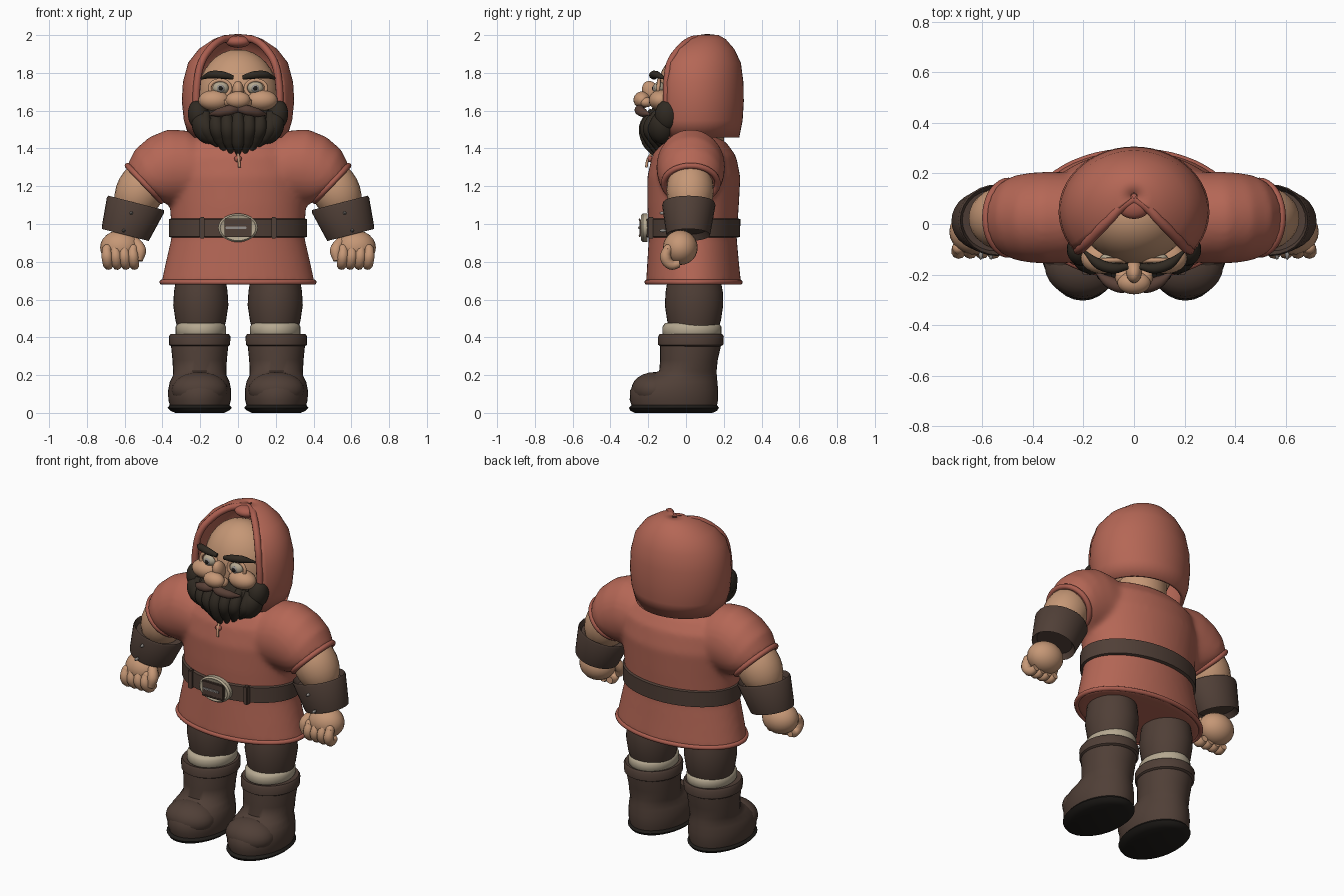
import bpy, bmesh, math
from mathutils import Vector as V

if "Cube" in bpy.data.objects:
    bpy.data.objects.remove(bpy.data.objects["Cube"])


def mat(name, *rgb):
    m = bpy.data.materials.new(name)
    m.diffuse_color = (*rgb, 1)
    m.use_nodes = True
    m.node_tree.nodes["Principled BSDF"].inputs["Base Color"].default_value = m.diffuse_color
    return m


RED = mat("red_cloth", .46, .135, .092)
TRIM = mat("trim_red", .40, .11, .078)
SKIN = mat("skin", .56, .31, .18)
LEATHER = mat("leather_brown", .080, .050, .038)
HAIR = mat("dark_hair", .030, .023, .016)
MOUST = mat("warm_brown_hair", .10, .052, .038)
CREAM = mat("cream_wool", .46, .39, .28)
SOLE = mat("sole_black", .014, .012, .010)
METAL = mat("grey_metal", .30, .28, .26)


def finish(name, bm, material, angle=40):
    bmesh.ops.recalc_face_normals(bm, faces=bm.faces)
    me = bpy.data.meshes.new(name)
    bm.to_mesh(me)
    bm.free()
    me.materials.append(material)
    for p in me.polygons:
        p.use_smooth = True
    me.set_sharp_from_angle(angle=math.radians(angle))
    ob = bpy.data.objects.new(name, me)
    bpy.context.collection.objects.link(ob)
    return ob


def add_loft(bm, rings, n=32, arc=None):
    """Skin elliptical rings given as (centre, half axis u, half axis v)."""
    a0, a1 = arc or (0, 2 * math.pi)
    m = n + 1 if arc else n
    rows = []
    for c, u, v in rings:
        c, u, v = V(c), V(u), V(v)
        rows.append([bm.verts.new(c + u * math.cos(a0 + (a1 - a0) * i / n) + v * math.sin(a0 + (a1 - a0) * i / n))
                     for i in range(m)])
    for r, q in zip(rows, rows[1:]):
        for i in range(n):
            j = (i + 1) % m
            bm.faces.new((r[i], r[j], q[j], q[i]))
    if not arc:
        bm.faces.new(rows[0])
        bm.faces.new(rows[-1])
    return rows


def loft(name, rings, material, n=32, angle=40):
    bm = bmesh.new()
    add_loft(bm, rings, n)
    return finish(name, bm, material, angle)


def level(x, z, rx, y0, y1):
    return ((x, (y0 + y1) / 2, z), (rx, 0, 0), (0, (y1 - y0) / 2, 0))


def ball(name, loc, size, material, rot=(0, 0, 0), seg=24):
    bm = bmesh.new()
    bmesh.ops.create_uvsphere(bm, u_segments=seg, v_segments=seg // 2, radius=1)
    bmesh.ops.scale(bm, vec=size, verts=bm.verts)
    ob = finish(name, bm, material, 60)
    ob.location, ob.rotation_euler = loc, rot
    return ob


def box(name, loc, size, material, bevel=.004):
    bm = bmesh.new()
    bmesh.ops.create_cube(bm, size=1)
    bmesh.ops.scale(bm, vec=size, verts=bm.verts)
    bmesh.ops.bevel(bm, geom=bm.edges[:], offset=bevel, segments=2, affect='EDGES')
    ob = finish(name, bm, material)
    ob.location = loc
    return ob


def tube(name, pts, radii, material, cyclic=False, res=5):
    cu = bpy.data.curves.new(name, 'CURVE')
    cu.dimensions, cu.bevel_depth, cu.bevel_resolution, cu.use_fill_caps = '3D', 1, 3, True
    cu.resolution_u = res
    sp = cu.splines.new('BEZIER')
    sp.bezier_points.add(len(pts) - 1)
    for i, (b, p) in enumerate(zip(sp.bezier_points, pts)):
        b.co = p
        b.radius = radii if isinstance(radii, float) else radii[i]
        b.handle_left_type = b.handle_right_type = 'AUTO'
    sp.use_cyclic_u = cyclic
    cu.materials.append(material)
    ob = bpy.data.objects.new(name, cu)
    bpy.context.collection.objects.link(ob)
    return ob


def ring(name, ell, r, material, n=16):
    c, u, v = map(V, ell)
    pts = [c + u * math.cos(2 * math.pi * i / n) + v * math.sin(2 * math.pi * i / n) for i in range(n)]
    return tube(name, pts, r, material, True, 3)


# Tunic: torso and two sleeves fused into one smooth skin
bm = bmesh.new()
add_loft(bm, [level(0, *t) for t in (
    (.68, .408, -.212, .292), (.80, .382, -.205, .28), (.93, .352, -.197, .268), (1.1, .36, -.205, .28),
    (1.25, .375, -.205, .288), (1.36, .36, -.18, .265), (1.43, .30, -.14, .215), (1.485, .18, -.08, .13))], 48)
for s in (-1, 1):
    sleeve = []
    for tx, tz, bx, bz, d in ((.15, 1.44, .15, 1.1, .17), (.27, 1.495, .26, 1.1, .18), (.37, 1.502, .31, 1.1, .182),
                              (.47, 1.46, .35, 1.1, .178), (.545, 1.395, .38, 1.105, .168), (.588, 1.31, .405, 1.12, .148)):
        sleeve.append((((tx + bx) / 2 * s, .025, (tz + bz) / 2), ((tx - bx) / 2 * s, 0, (tz - bz) / 2), (0, d, 0)))
    add_loft(bm, sleeve, 32)
tunic = finish("tunic", bm, RED)
rm = tunic.modifiers.new("fuse", 'REMESH')
rm.mode, rm.voxel_size, rm.use_smooth_shade = 'VOXEL', .016, True
sm = tunic.modifiers.new("soften", 'SMOOTH')
sm.factor, sm.iterations = .5, 6
ring("tunic_hem", level(0, .692, .402, -.206, .286), .014, TRIM, 24)

# Belt with loops and oval buckle
loft("belt", [level(0, *t) for t in ((.928, .352, -.205, .275), (.933, .366, -.216, .286),
                                     (1.025, .366, -.216, .288), (1.03, .352, -.205, .275))], LEATHER, 48, 30)
for s in (-1, 1):
    box("belt_loop", (s * .19, -.186, .98), (.026, .03, .112), LEATHER)
loft("buckle_plate", [((0, y, .98), (r, 0, 0), (0, 0, r * .72)) for y, r in
                      ((-.205, .105), (-.228, .105), (-.237, .094), (-.232, .08))], CREAM, 32, 30)
box("buckle_block", (0, -.237, .98), (.145, .02, .09), LEATHER)
for z in (-.042, .042):
    box("buckle_bar", (0, -.246, .98 + z), (.145, .012, .012), LEATHER)
box("buckle_pin", (-.01, -.249, .98), (.11, .01, .012), METAL, .002)

# Neck lacing
ball("lace_knot", (0, -.19, 1.345), (.02, .015, .018), TRIM, seg=12)
tube("lace", [(0, -.185, 1.37), (.004, -.203, 1.34), (.008, -.21, 1.30)], .007, SKIN)

# Head, neck, face
loft("neck", [level(0, z, r, -r + .05, r + .05) for z, r in ((1.42, .15), (1.62, .15))], SKIN)
ball("head", (0, .03, 1.68), (.213, .187, .245), SKIN, seg=32)
ball("nose_tip", (0, -.232, 1.657), (.066, .046, .045), SKIN)
ball("nose_bridge", (0, -.185, 1.70), (.032, .045, .06), SKIN, (.45, 0, 0))
for s in (-1, 1):
    ball("nostril", (s * .045, -.21, 1.645), (.03, .035, .027), SKIN, seg=16)
    ball("cheek", (s * .125, -.135, 1.655), (.085, .062, .055), SKIN)
    ball("eye", (s * .092, -.142, 1.72), (.043, .03, .034), CREAM)
    ball("iris", (s * .092, -.164, 1.718), (.022, .012, .022), METAL, seg=16)
    ball("pupil", (s * .092, -.171, 1.718), (.013, .009, .013), SOLE, seg=12)
    ring("eyelid", ((s * .095, -.147, 1.718), (.055, 0, 0), (0, .004, .043)), .010, SKIN, 10)
    tube("eyebrow", [(s * .025, -.168, 1.775), (s * .08, -.175, 1.788), (s * .14, -.157, 1.79),
                     (s * .195, -.11, 1.77)], [.012, .021, .021, .006], HAIR)
    tube("moustache", [(0, -.232, 1.607), (s * .045, -.245, 1.603), (s * .10, -.228, 1.59),
                       (s * .15, -.19, 1.58)], [.016, .028, .024, .005], MOUST)

# Beard: core, side lobes and tapered strands
ball("beard_core", (0, -.09, 1.52), (.215, .12, .14), HAIR, seg=32)
for s in (-1, 1):
    ball("beard_side", (s * .208, -.10, 1.575), (.057, .065, .082), HAIR, (0, s * .15, 0))
    ball("beard_jaw", (s * .175, -.125, 1.51), (.065, .07, .09), HAIR, (0, s * .45, 0))
for i in range(-3, 4):
    x = i * .052
    b = abs(i) / 3
    tube("beard_strand", [(x * 1.1, -.17 + .04 * b, 1.60 - .01 * b), (x * 1.08, -.212 + .05 * b * b, 1.51),
                          (x * .9, -.197 + .05 * b, 1.43 + .03 * b), (x * .68, -.165 + .03 * b, 1.362 + .05 * b * b)],
         [.026, .040, .036, .010], HAIR)

# Hood: revolved shell left open at the front, with a rolled edge
bm = bmesh.new()
prof = ((1.46, .25, .222, .05), (1.55, .277, .240, .05), (1.65, .288, .246, .05), (1.75, .282, .244, .05),
        (1.85, .255, .226, .055), (1.92, .20, .178, .07), (1.97, .125, .115, .09), (1.99, .07, .065, .105),
        (1.995, .012, .012, .11))
cut = math.radians(38)
rows = add_loft(bm, [((0, cy, z), (rx, 0, 0), (0, ry, 0)) for z, rx, ry, cy in prof], 36, (-cut, math.pi + cut))
edges = [[r[k].co.copy() for r in rows] for k in (0, -1)]
hood = finish("hood", bm, RED, 60)
so = hood.modifiers.new("thick", 'SOLIDIFY')
so.thickness, so.offset = .02, 0
for e in edges:
    e = [V((p.x * .97, p.y, min(p.z, 1.98))) for p in e]
    tube("hood_edge", e[:-1] + [V((0, .10, 1.98))], .02, TRIM)
ball("hood_knot", (0, .07, 1.965), (.065, .05, .032), TRIM)

for s in (-1, 1):
    # Sleeve hem and bare arm
    ring("sleeve_hem", ((s * .495, .025, 1.215), (s * .089, 0, .093), (0, .142, 0)), .016, TRIM)
    ball("upper_arm", (s * .515, .022, 1.18), (.128, .125, .17), SKIN, (0, -s * .5, 0))

    # Leather bracer with studs
    ax = V((s * .25, 0, -.97)).normalized()
    side = V((s * .97, 0, .25)).normalized()
    top, bot = V((s * .54, .015, 1.11)), V((s * .597, .012, .942))
    loft("bracer", [(p, side * r, (0, r * .9, 0)) for p, r in (
        (top + ax * .03, .135), (top - ax * .002, .152), (top + ax * .01, .157), (bot - ax * .01, .131),
        (bot, .128), (bot - ax * .03, .105))], LEATHER, 28)
    for x, z in ((.565, 1.058), (.605, .965)):
        ball("stud", (s * x, -.122, z), (.009, .02, .009), METAL, seg=8)

    # Fist
    ball("palm", (s * .622, -.03, .875), (.108, .092, .092), SKIN)
    for i in range(4):
        x = s * (.555 + i * .046)
        tube("finger", [(x + s * .003, -.095, .87), (x, -.108, .825), (x - s * .006, -.08, .785),
                        (x - s * .01, -.035, .79)], [.024, .03, .027, .02], SKIN)
        ball("knuckle", (x, -.095, .865), (.026, .026, .028), SKIN, seg=12)
    tube("thumb", [(s * .55, -.05, .91), (s * .518, -.09, .86), (s * .525, -.10, .805)], [.03, .032, .02], SKIN)

    # Trousers and wool stocking cuff
    x = s * .197
    loft("trouser_leg", [level(x, *t) for t in (
        (.43, .12, -.085, .165), (.49, .134, -.10, .185), (.57, .146, -.112, .197),
        (.64, .142, -.108, .195), (.72, .13, -.095, .18))], LEATHER)
    loft("stocking_cuff", [level(x, *t) for t in (
        (.40, .12, -.11, .17), (.42, .134, -.125, .188), (.455, .134, -.125, .188), (.475, .122, -.112, .175))],
        CREAM, 32, 60)

    # Boot: foot, shaft, folded top and sole
    x = s * .203
    loft("boot", [level(x, *t) for t in (
        (.03, .155, -.285, .162), (.07, .166, -.298, .17), (.12, .167, -.296, .17), (.165, .158, -.265, .166),
        (.197, .142, -.205, .163), (.222, .141, -.142, .162), (.28, .144, -.137, .168), (.36, .152, -.138, .186),
        (.40, .15, -.132, .186))], LEATHER, 32, 60)
    loft("boot_fold", [level(x, *t) for t in (
        (.35, .148, -.13, .18), (.36, .161, -.147, .197), (.405, .163, -.147, .20), (.417, .155, -.14, .192),
        (.412, .13, -.12, .17))], LEATHER)
    ball("toe_cap", (x, -.165, .122), (.15, .125, .094), LEATHER)
    loft("sole", [level(x, *t) for t in (
        (0, .13, -.27, .14), (.012, .155, -.295, .165), (.027, .170, -.303, .175), (.045, .155, -.285, .16))],
        SOLE, 32, 50)
